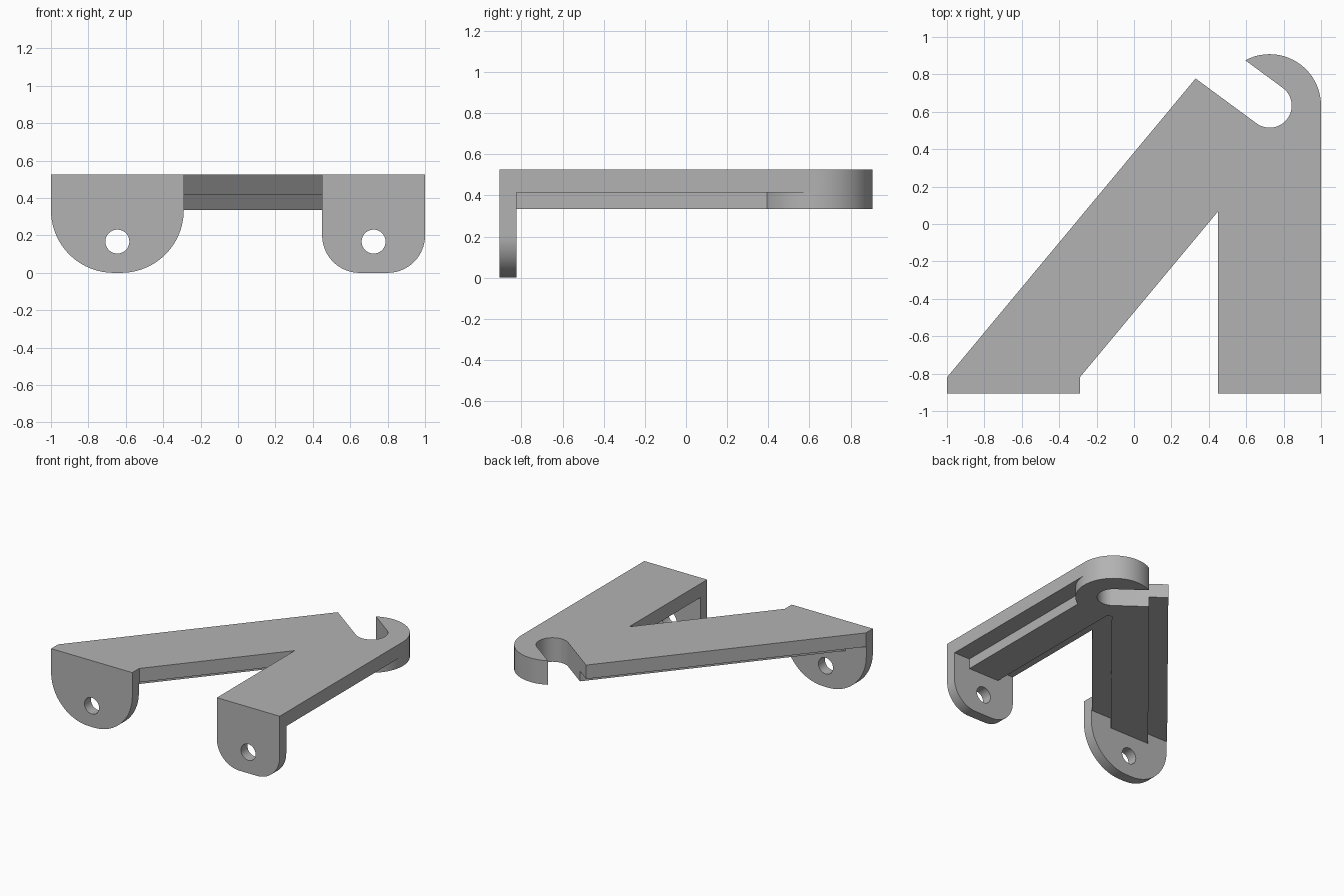
import bpy, bmesh
from math import sin, cos, pi, radians
from mathutils import Vector

cube = bpy.data.objects.get("Cube")
if cube:
    bpy.data.objects.remove(cube, do_unlink=True)

grey = bpy.data.materials.new("plain_grey")
grey.use_nodes = True
GREY = (0.45, 0.45, 0.45, 1)
grey.diffuse_color = GREY
grey.node_tree.nodes["Principled BSDF"].inputs["Base Color"].default_value = GREY

BOTTOM, STEP, TOP = 0.335, 0.415, 0.525
FRONT, TAB_BACK, OVERLAP = -0.907, -0.825, -0.86
HOOK = Vector((0.725, 0.633))
HOOK_R, SLOT_R = 0.275, 0.118


def arc(cx, cy, r, a0, a1, n=24):
    return [(cx + r * cos(a0 + (a1 - a0) * i / n),
             cy + r * sin(a0 + (a1 - a0) * i / n)) for i in range(n + 1)]


def circle(cx, cy, r, n=64):
    return arc(cx, cy, r, 0, 2 * pi, n)[:-1]


def prism(name, outline, lo, hi, upright=False):
    """Extrude an outline along z, or along y when upright."""
    bm = bmesh.new()
    place = (lambda p: (p[0], lo, p[1])) if upright else (lambda p: (p[0], p[1], lo))
    face = bm.faces.new([bm.verts.new(place(p)) for p in outline])
    new = bmesh.ops.extrude_face_region(bm, geom=[face])["geom"]
    shift = Vector((0, hi - lo, 0)) if upright else Vector((0, 0, hi - lo))
    bmesh.ops.translate(bm, vec=shift, verts=[v for v in new if isinstance(v, bmesh.types.BMVert)])
    bmesh.ops.recalc_face_normals(bm, faces=bm.faces)
    mesh = bpy.data.meshes.new(name)
    bm.to_mesh(mesh)
    bm.free()
    mesh.materials.append(grey)
    obj = bpy.data.objects.new(name, mesh)
    bpy.context.collection.objects.link(obj)
    return obj


def combine(base, tool, operation):
    bpy.context.view_layer.objects.active = base
    mod = base.modifiers.new(operation.lower(), "BOOLEAN")
    mod.operation, mod.solver, mod.object = operation, "EXACT", tool
    bpy.ops.object.modifier_apply(modifier=mod.name)
    bpy.data.objects.remove(tool, do_unlink=True)


def tab(name, x0, x1, r):
    """Hanging mounting tab with rounded lower corners."""
    outline = [(x1, TOP), (x0, TOP)]
    outline += arc(x0 + r, r, r, pi, 1.5 * pi) + arc(x1 - r, r, r, 1.5 * pi, 2 * pi)
    return prism(name, outline, FRONT, TAB_BACK, True)


def box(x0, x1, y0, y1):
    return [(x0, y0), (x1, y0), (x1, y1), (x0, y1)]


# Arms: wide top plates with narrower ribs beneath
bracket = prism("bracket", box(0.45, 1, OVERLAP, HOOK.y), STEP, TOP)
parts = [
    prism("diagonal_plate", [(-1, OVERLAP), (-0.29, OVERLAP), (-0.29, -0.82), (0.70, 0.368),
                             (0.70, 0.60), (0.42, 0.887), (-1, -0.82)], STEP, TOP),
    prism("straight_rib", box(0.59, 0.86, OVERLAP, 0.48), BOTTOM, STEP + 0.05),
    prism("diagonal_rib", [(-0.82, OVERLAP), (-0.47, OVERLAP), (-0.47, -0.82), (0.68, 0.562),
                           (0.52, 0.79), (-0.82, -0.82)], BOTTOM, STEP + 0.05),
    prism("hook_disc", circle(HOOK.x, HOOK.y, HOOK_R), BOTTOM, TOP),
    tab("wide_tab", -1, -0.29, 0.335),
    tab("narrow_tab", 0.45, 1, 0.2),
]
for part in parts:
    combine(bracket, part, "UNION")

# Open slot through the hook, also trimming the diagonal arm
d = Vector((-0.805, 0.593)).normalized()
n = Vector((d.y, -d.x))
tilt = pi / 2 - Vector((1, 0)).angle(n)
a = pi / 2 - tilt
slot = arc(HOOK.x, HOOK.y, SLOT_R, a - pi, a, 40)
slot += [tuple(HOOK + n * SLOT_R + d), tuple(HOOK - n * SLOT_R + d)]
combine(bracket, prism("slot_cutter", slot, 0.2, 0.7), "DIFFERENCE")

# Screw holes
for x in (-0.645, 0.725):
    combine(bracket, prism("hole_cutter", circle(x, 0.167, 0.064, 48), -1, -0.75, True), "DIFFERENCE")

# Merge coplanar faces and keep the edges crisp
bm = bmesh.new()
bm.from_mesh(bracket.data)
bmesh.ops.remove_doubles(bm, verts=bm.verts, dist=0.0005)
bmesh.ops.dissolve_limit(bm, angle_limit=radians(0.5), verts=bm.verts, edges=bm.edges)
bm.to_mesh(bracket.data)
bm.free()
bpy.ops.object.select_all(action="DESELECT")
bracket.select_set(True)
bpy.context.view_layer.objects.active = bracket
bpy.ops.object.shade_smooth_by_angle(angle=radians(30))
